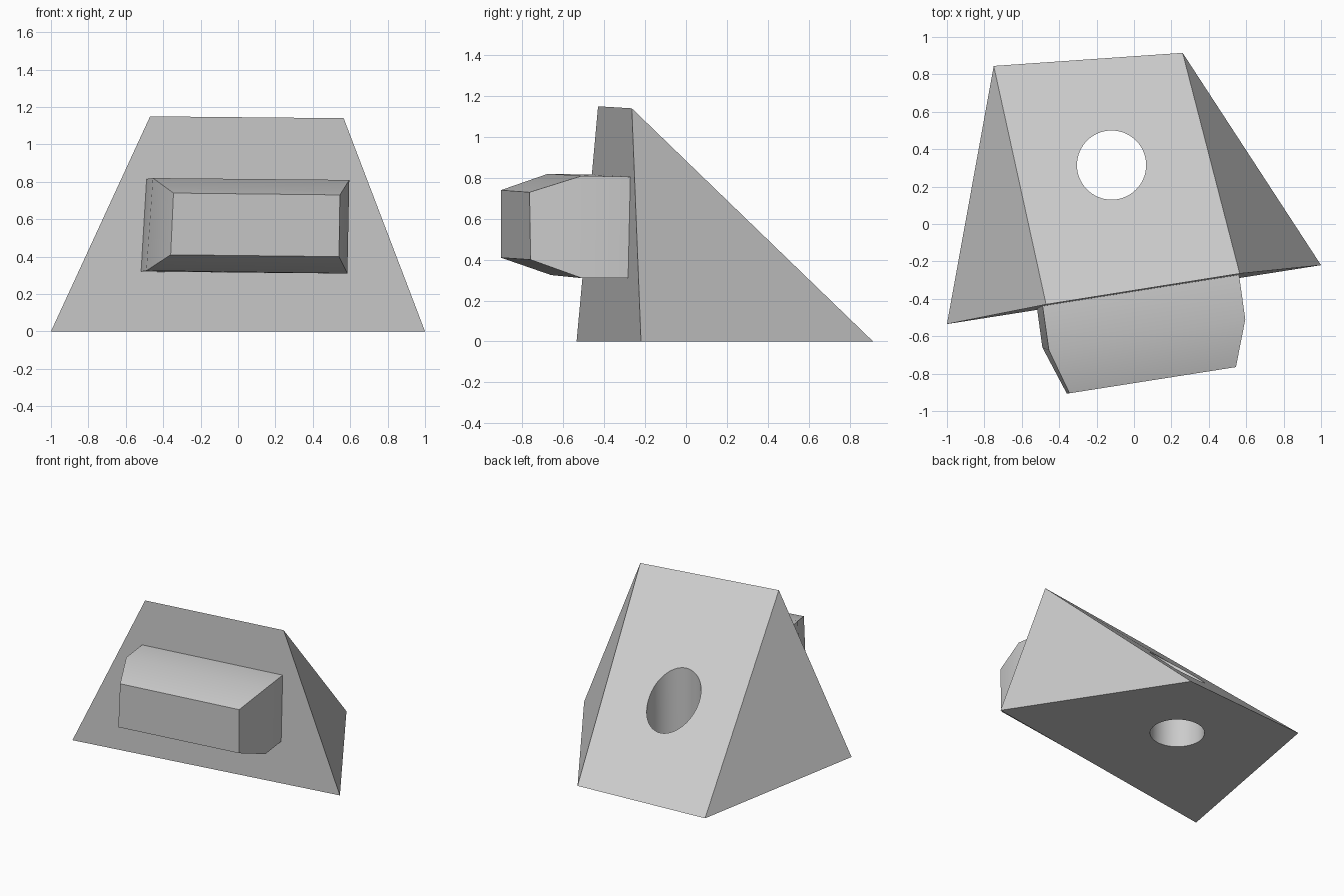
import bpy
import bmesh
import math
from mathutils import Vector

cube = bpy.data.objects.get("Cube")
if cube:
    bpy.data.objects.remove(cube, do_unlink=True)

grey = bpy.data.materials.new("plain grey")
grey.use_nodes = True
COLOUR = (0.6, 0.6, 0.6, 1)
grey.diffuse_color = COLOUR
grey.node_tree.nodes["Principled BSDF"].inputs["Base Color"].default_value = COLOUR


def make_object(name, bm):
    bmesh.ops.recalc_face_normals(bm, faces=bm.faces)
    mesh = bpy.data.meshes.new(name)
    bm.to_mesh(mesh)
    bm.free()
    mesh.materials.append(grey)
    obj = bpy.data.objects.new(name, mesh)
    bpy.context.collection.objects.link(obj)
    return obj


def loft(name, rings):
    """Skin a stack of equal-length rings and cap both ends."""
    bm = bmesh.new()
    loops = [[bm.verts.new(p) for p in ring] for ring in rings]
    for lower, upper in zip(loops, loops[1:]):
        n = len(lower)
        for i in range(n):
            j = (i + 1) % n
            bm.faces.new((lower[i], lower[j], upper[j], upper[i]))
    bm.faces.new(loops[0])
    bm.faces.new(loops[-1])
    return make_object(name, bm)


def smooth(obj):
    bpy.ops.object.select_all(action="DESELECT")
    obj.select_set(True)
    bpy.context.view_layer.objects.active = obj
    bpy.ops.object.shade_smooth_by_angle(angle=math.radians(35))


# Sloping wedge: four-sided base rising to a single ridge
bm = bmesh.new()
base = [bm.verts.new(p) for p in
        ((-1, -0.535, 0), (1, -0.22, 0), (0.26, 0.915, 0), (-0.75, 0.845, 0))]
ridge_right = bm.verts.new((-0.47, -0.43, 1.15))
ridge_left = bm.verts.new((0.565, -0.265, 1.14))
front_r, front_l, back_l, back_r = base
bm.faces.new(base)
bm.faces.new((front_r, front_l, ridge_left, ridge_right))
bm.faces.new((back_l, back_r, ridge_right, ridge_left))
bm.faces.new((front_l, back_l, ridge_left))
bm.faces.new((back_r, front_r, ridge_right))
wedge = make_object("wedge_body", bm)

# Round hole straight down through the slope
bm = bmesh.new()
bmesh.ops.create_cone(bm, cap_ends=True, segments=64, radius1=0.185,
                      radius2=0.185, depth=3)
bmesh.ops.translate(bm, verts=bm.verts, vec=Vector((-0.12, 0.315, 0.5)))
cutter = make_object("hole_cutter", bm)
cutter.hide_render = True

cut = wedge.modifiers.new("hole", "BOOLEAN")
cut.operation = "DIFFERENCE"
cut.solver = "EXACT"
cut.object = cutter
bpy.context.view_layer.objects.active = wedge
bpy.ops.object.modifier_apply(modifier=cut.name)
bpy.data.objects.remove(cutter, do_unlink=True)
smooth(wedge)

# Tapered block on the front: wall ring, shoulder ring, front ring
block = loft("front_block", [
    [(-0.52, -0.44, 0.32), (0.555, -0.27, 0.31),
     (0.56, -0.26, 0.805), (-0.49, -0.43, 0.815)],
    [(-0.49, -0.66, 0.325), (0.585, -0.51, 0.31),
     (0.595, -0.51, 0.81), (-0.455, -0.675, 0.82)],
    [(-0.36, -0.905, 0.41), (0.54, -0.76, 0.4),
     (0.545, -0.765, 0.73), (-0.345, -0.905, 0.74)],
])
smooth(block)
